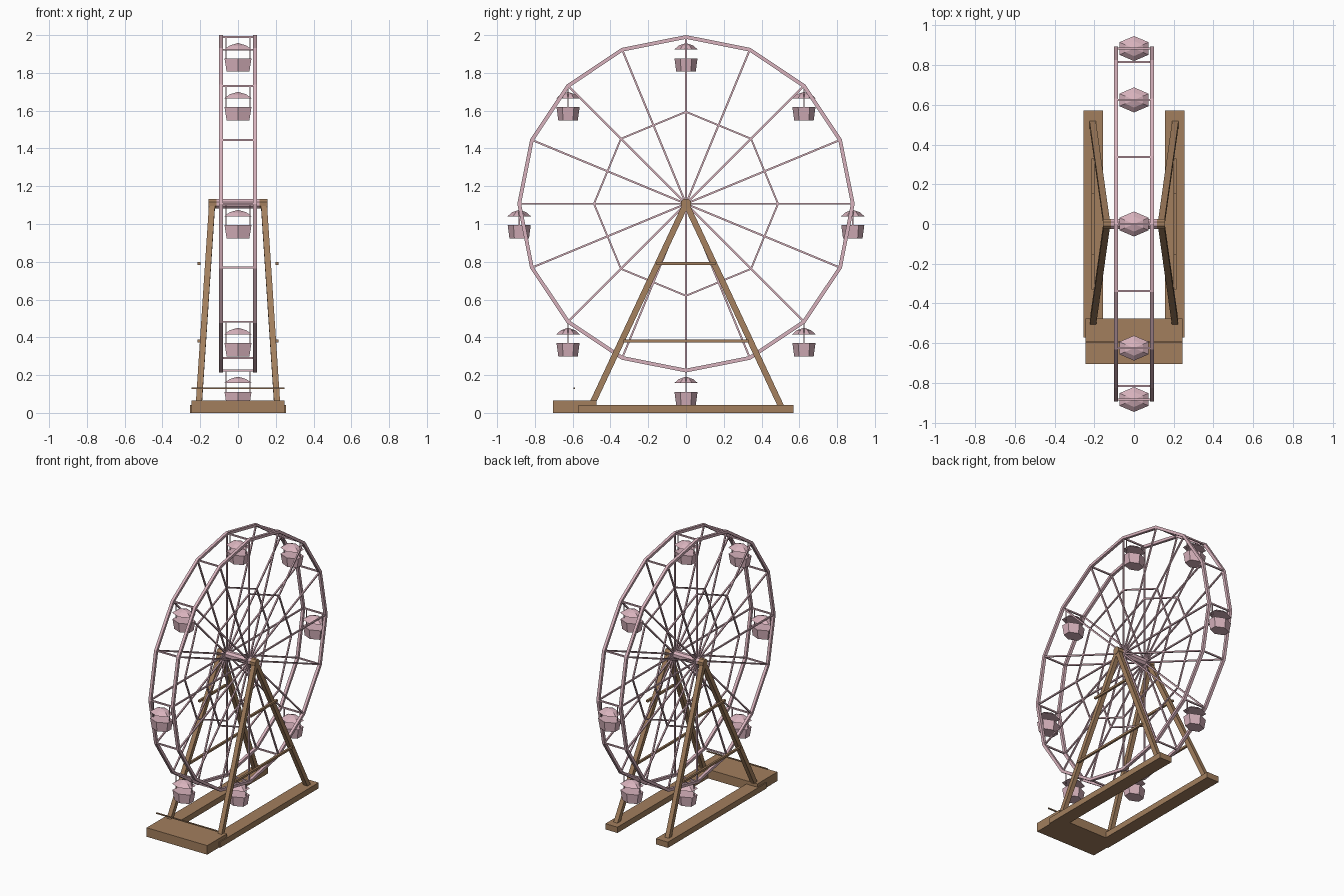
import bpy, bmesh
from math import sin, cos, pi, sqrt
from mathutils import Vector

if "Cube" in bpy.data.objects:
    bpy.data.objects.remove(bpy.data.objects["Cube"])

CZ, R, HALF = 1.107, 0.883, 0.09     # wheel centre height, rim radius, half spacing


def material(name, col):
    m = bpy.data.materials.new(name)
    m.diffuse_color = (*col, 1)
    m.use_nodes = True
    m.node_tree.nodes["Principled BSDF"].inputs["Base Color"].default_value = m.diffuse_color
    return m


PINK = material("pink_paint", (0.69, 0.45, 0.51))
WOOD = material("brown_wood", (0.36, 0.21, 0.11))


def finish(name, bm, mat):
    bmesh.ops.recalc_face_normals(bm, faces=bm.faces)
    me = bpy.data.meshes.new(name)
    bm.to_mesh(me)
    bm.free()
    me.materials.append(mat)
    ob = bpy.data.objects.new(name, me)
    bpy.context.collection.objects.link(ob)
    return ob


def skin(bm, loops, closed=False):
    """Bridge vertex loops; cap the ends unless closed."""
    vs = [[bm.verts.new(p) for p in lp] for lp in loops]
    n = len(vs[0])
    pairs = list(zip(vs, vs[1:])) + ([(vs[-1], vs[0])] if closed else [])
    for a, b in pairs:
        for i in range(n):
            j = (i + 1) % n
            bm.faces.new((a[i], a[j], b[j], b[i]))
    if not closed:
        bm.faces.new(vs[0])
        bm.faces.new(vs[-1])


def bar(bm, p, q, w, sides=4):
    """Straight bar of width w from p to q."""
    p, q = Vector(p), Vector(q)
    d = (q - p).normalized()
    ref = Vector((0, 1, 0)) if abs(d.x) > 0.9 else Vector((1, 0, 0))
    u = (ref - d * ref.dot(d)).normalized()
    v = d.cross(u)
    r = w / 2 / cos(pi / sides)
    ang = [2 * pi * (i + 0.5) / sides for i in range(sides)]
    skin(bm, [[c + (u * cos(a) + v * sin(a)) * r for a in ang] for c in (p, q)])


def box(name, lo, hi, mat):
    bm = bmesh.new()
    skin(bm, [[(lo[0], lo[1], z), (hi[0], lo[1], z), (hi[0], hi[1], z), (lo[0], hi[1], z)]
              for z in (lo[2], hi[2])])
    finish(name, bm, mat)


def polar(x, r, a):
    return (x, r * sin(a), CZ + r * cos(a))


def ring(bm, x, r, w, n):
    h = w / 2
    skin(bm, [[polar(x + dx, r + dr, 2 * pi * k / n)
               for dx, dr in ((-h, -h), (h, -h), (h, h), (-h, h))] for k in range(n)], True)


# wheel: two rims, inner rings and spokes
for side, s in (("left", -1), ("right", 1)):
    x = s * HALF
    bm = bmesh.new()
    ring(bm, x, R, 0.02, 16)
    finish(side + "_rim", bm, PINK)
    bm = bmesh.new()
    ring(bm, x, 0.487, 0.01, 8)
    finish(side + "_inner_ring", bm, PINK)
    bm = bmesh.new()
    for k in range(16):
        a = pi * k / 8
        bar(bm, polar(x, 0.015, a), polar(x, R, a), 0.01)
    finish(side + "_spokes", bm, PINK)

# cross bars between the rims
bm = bmesh.new()
for k in range(16):
    a = pi * k / 8
    bar(bm, polar(-HALF, R, a), polar(HALF, R, a), 0.01)
finish("rim_cross_bars", bm, PINK)

# hub
bm = bmesh.new()
bar(bm, (-0.115, 0, CZ), (0.115, 0, CZ), 0.052, 8)
finish("hub", bm, PINK)


# gondolas: hexagonal basket, low roof, hanging rods
def hexagon(y0, z, s):
    return [(0.085 * s * cos(pi / 6 + i * pi / 3), y0 + 0.063 * s * sin(pi / 6 + i * pi / 3), z)
            for i in range(6)]


for k in range(8):
    _, y, z = polar(0, R, pi * k / 4)
    bm = bmesh.new()
    skin(bm, [hexagon(y, z - 0.183, 0.82), hexagon(y, z - 0.113, 0.97)])
    finish(f"gondola_basket_{k}", bm, PINK)
    bm = bmesh.new()
    skin(bm, [hexagon(y, z - 0.067, 1.0), hexagon(y, z - 0.045, 0.6), hexagon(y, z - 0.033, 0.05)])
    finish(f"gondola_roof_{k}", bm, PINK)
    bm = bmesh.new()
    for s in (-1, 1):
        bar(bm, (s * 0.064, y, z - 0.12), (s * 0.064, y, z), 0.006)
    finish(f"gondola_rods_{k}", bm, PINK)

# supports: base beams, legs, braces and axle caps
for side, s in (("left", -1), ("right", 1)):
    box(side + "_base_beam", (min(s * 0.155, s * 0.253), -0.57, 0),
        (max(s * 0.155, s * 0.253), 0.57, 0.042), WOOD)
    for end, e in (("front", -1), ("back", 1)):
        bm = bmesh.new()
        bar(bm, (s * 0.208, e * 0.503, 0.035), (s * 0.137, 0, CZ), 0.032)
        finish(f"{side}_{end}_leg", bm, WOOD)
    bm = bmesh.new()
    bar(bm, (s * 0.207, -0.155, 0.79), (s * 0.207, 0.155, 0.79), 0.015)
    bar(bm, (s * 0.207, -0.33, 0.38), (s * 0.207, 0.33, 0.38), 0.015)
    finish(side + "_braces", bm, WOOD)
    bm = bmesh.new()
    bar(bm, (s * 0.112, 0, CZ), (s * 0.157, 0, CZ), 0.052, 8)
    finish(side + "_axle_cap", bm, WOOD)

# boarding platform and hand rail
box("platform", (-0.245, -0.705, 0), (0.245, -0.475, 0.066), WOOD)
bm = bmesh.new()
bar(bm, (-0.245, -0.592, 0.13), (0.245, -0.592, 0.13), 0.008)
finish("hand_rail", bm, WOOD)
